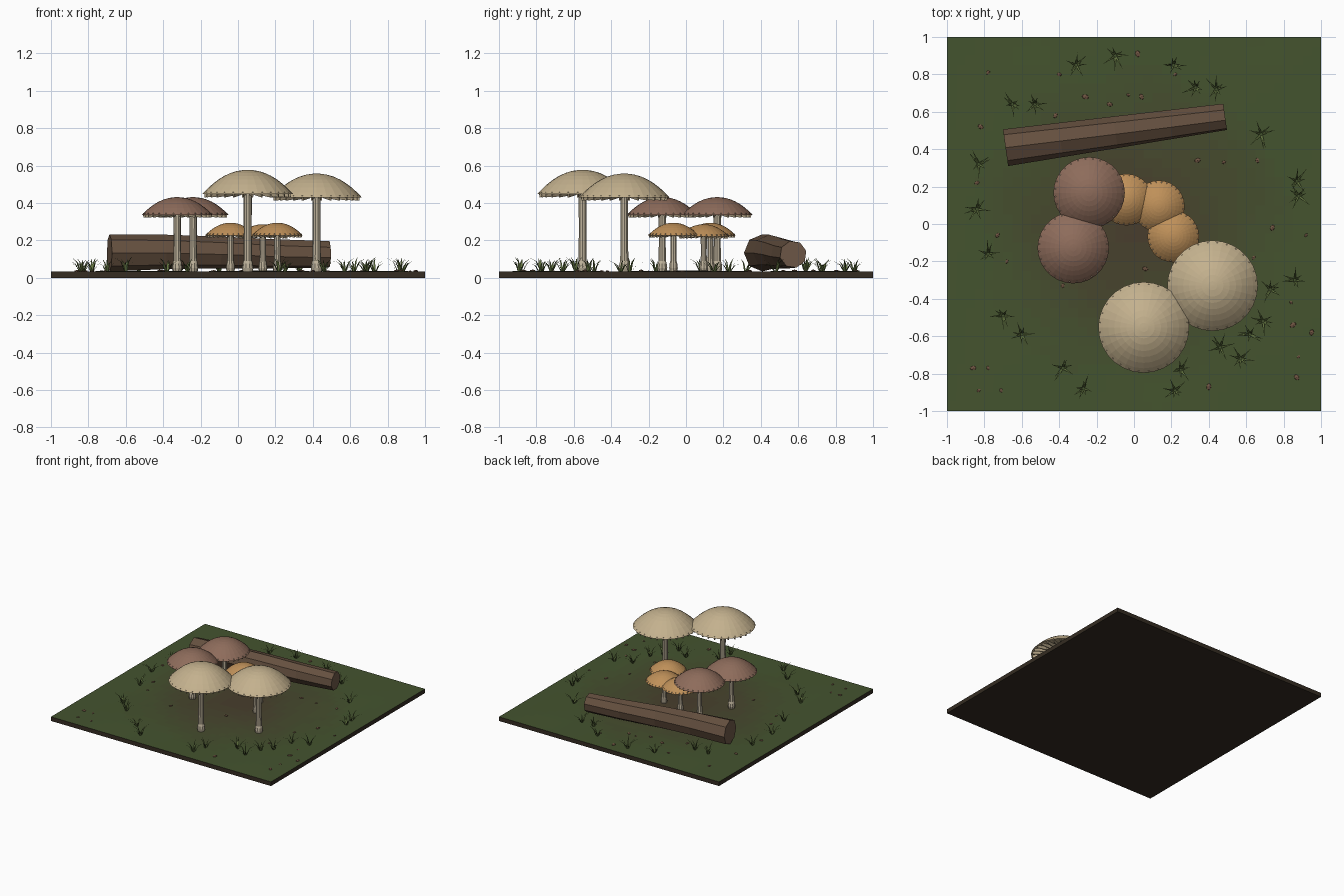
import bpy, bmesh, math, random
from mathutils import Vector, Matrix

if "Cube" in bpy.data.objects:
    bpy.data.objects.remove(bpy.data.objects["Cube"])

random.seed(4)
TAU = 2 * math.pi


def material(name, rgb):
    m = bpy.data.materials.new(name)
    m.diffuse_color = (*rgb, 1)
    m.use_nodes = True
    m.node_tree.nodes["Principled BSDF"].inputs["Base Color"].default_value = m.diffuse_color
    return m


def finish(bm, name, mats):
    me = bpy.data.meshes.new(name)
    bm.to_mesh(me)
    bm.free()
    ob = bpy.data.objects.new(name, me)
    bpy.context.collection.objects.link(ob)
    for m in mats:
        me.materials.append(m)
    return ob


def bridge(bm, a, b):
    n = len(a)
    for i in range(n):
        bm.faces.new((a[i], a[(i + 1) % n], b[(i + 1) % n], b[i]))


def lathe(bm, profile, sides, centre):
    """Revolve (radius, z) points; the first and last rings are capped."""
    rings = [[bm.verts.new((centre[0] + r * math.cos(TAU * i / sides),
                            centre[1] + r * math.sin(TAU * i / sides), z))
              for i in range(sides)] for r, z in profile]
    for a, b in zip(rings, rings[1:]):
        bridge(bm, a, b)
    bm.faces.new(rings[0][::-1])
    bm.faces.new(rings[-1])


def ground_z(x, y):
    return 0.034 + 0.004 * math.sin(5 * x + 1) * math.cos(4 * y) * (1 - max(abs(x), abs(y)) ** 4)


tan = material("tan_cap", (0.55, 0.44, 0.27))
brown = material("brown_cap", (0.27, 0.15, 0.105))
orange = material("orange_cap", (0.52, 0.28, 0.1))
stem_mat = material("stem", (0.52, 0.45, 0.33))
gill_mat = material("gill", (0.42, 0.34, 0.22))
bark = material("bark", (0.13, 0.08, 0.05))
cut_wood = material("cut_wood", (0.16, 0.1, 0.065))
grass_mat = material("grass", (0.12, 0.17, 0.05))
stone_mat = material("pebble", (0.16, 0.09, 0.055))
soil = material("soil", (0.035, 0.025, 0.016))

# Ground slab: green edges blending to bare earth in the middle
STEPS = 10
green, earth = Vector((0.058, 0.088, 0.028)), Vector((0.065, 0.048, 0.026))
blend = [material(f"ground_{i}", green.lerp(earth, i / (STEPS - 1))) for i in range(STEPS)]
bm = bmesh.new()
bmesh.ops.create_grid(bm, x_segments=40, y_segments=40, size=1)
for v in bm.verts:
    v.co.z = ground_z(v.co.x, v.co.y)
for f in bm.faces:
    c = f.calc_center_median()
    k = 1.15 - c.xy.length / 0.75 + 0.06 * math.sin(9 * (c.x + c.y))
    f.material_index = round(max(0, min(1, k)) * (STEPS - 1))
border = [e for e in bm.edges if e.is_boundary]
ext = bmesh.ops.extrude_edge_only(bm, edges=border)["geom"]
for g in ext:
    if isinstance(g, bmesh.types.BMVert):
        g.co.z = 0
    elif isinstance(g, bmesh.types.BMFace):
        g.material_index = STEPS
base = bmesh.ops.contextual_create(bm, geom=[e for e in bm.edges if e.is_boundary])
for f in base["faces"]:
    f.material_index = STEPS
bmesh.ops.recalc_face_normals(bm, faces=bm.faces)
finish(bm, "ground", blend + [soil])


def mushroom(name, x, y, R, top, rim, stem_r, mat):
    h = top - rim
    # Domed cap with a shallow hollow underneath
    dome = [(R * t, rim + h * (1 - t ** 2.1)) for t in (1, .9, .78, .65, .52, .38, .24, .1, .02)]
    under = [(R * t, rim + 0.3 * h * (1 - t * t)) for t in (.05, .5, .97)]
    bm = bmesh.new()
    lathe(bm, under + dome, 28, (x, y))
    finish(bm, name + "_cap", [mat])
    # Thin radial gills whose ends hang just below the rim
    bm = bmesh.new()
    drop = 0.07 * R
    for i in range(28):
        a = TAU * (i + 0.5) / 28
        d, s = Vector((math.cos(a), math.sin(a), 0)), Vector((-math.sin(a), math.cos(a), 0))
        pts = [(stem_r, rim + .3 * h), (R * .5, rim + .23 * h), (R * .965, rim + .01),
               (R * .95, rim - drop), (R * .5, rim - drop * .3), (stem_r, rim + .1 * h)]
        loops = [[bm.verts.new(Vector((x, y, z)) + d * r + s * w) for r, z in pts]
                 for w in (-0.015 * R, 0.015 * R)]
        bridge(bm, *loops)
        bm.faces.new(loops[0][::-1])
        bm.faces.new(loops[1])
    bmesh.ops.recalc_face_normals(bm, faces=bm.faces)
    finish(bm, name + "_gills", [gill_mat])
    # Stem with a slightly swollen foot
    g = 0.03
    bm = bmesh.new()
    lathe(bm, [(stem_r * 1.1, g), (stem_r * 1.35, g + .022), (stem_r * 1.2, g + .045),
               (stem_r, g + .06), (stem_r * .92, (g + rim) / 2), (stem_r * .95, rim - .02),
               (stem_r * 1.1, rim + .35 * h)], 10, (x, y))
    finish(bm, name + "_stem", [stem_mat])


for n, args in enumerate([
        (0.052, -0.553, 0.243, 0.577, 0.447, 0.023, tan),
        (0.42, -0.33, 0.242, 0.557, 0.43, 0.023, tan),
        (-0.325, -0.127, 0.191, 0.431, 0.335, 0.021, brown),
        (-0.24, 0.167, 0.191, 0.431, 0.335, 0.021, brown),
        (-0.04, 0.13, 0.138, 0.294, 0.225, 0.018, orange),
        (0.133, 0.095, 0.138, 0.286, 0.22, 0.018, orange),
        (0.21, -0.067, 0.138, 0.294, 0.225, 0.018, orange)]):
    mushroom(f"mushroom_{n + 1}", *args)

# Fallen log: tapered, gently twisted octagon
bm = bmesh.new()
p0, p1 = Vector((-0.687, 0.408, 0.133)), Vector((0.487, 0.573, 0.131))
axis = (p1 - p0).normalized()
side = Vector((-axis.y, axis.x, 0))
rings = []
for k in range(5):
    t = k / 4
    c, r = p0.lerp(p1, t), 0.099 - 0.026 * t
    c.z += 0.006 * math.sin(t * 5)
    rings.append([bm.verts.new(c + r * (side * math.cos(a) + Vector((0, 0, math.sin(a)))))
                  for a in (TAU * i / 8 + 0.25 * t for i in range(8))])
for a, b in zip(rings, rings[1:]):
    bridge(bm, a, b)
for ring in (rings[0], rings[-1]):
    bm.faces.new(ring).material_index = 1
bmesh.ops.recalc_face_normals(bm, faces=bm.faces)
finish(bm, "fallen_log", [bark, cut_wood])

# Grass tufts: tapered arching blades
tufts = [(-.65, .64), (-.53, .64), (-.31, .85), (-.10, .90), (.21, .85), (.33, .73), (.44, .72),
         (.68, .48), (-.83, .32), (-.84, .08), (.87, .23), (.88, .15), (-.78, -.16), (-.70, -.49),
         (-.60, -.59), (-.38, -.77), (-.27, -.88), (.22, -.89), (.25, -.78), (.46, -.66),
         (.57, -.72), (.62, -.59), (.69, -.52), (.73, -.35), (.86, -.30)]
bm = bmesh.new()
for x, y in tufts:
    for i in range(7):
        a = TAU * i / 7 + random.uniform(-.4, .4)
        d, s = Vector((math.cos(a), math.sin(a), 0)), Vector((-math.sin(a), math.cos(a), 0))
        reach, tall = random.uniform(.03, .08), random.uniform(.045, .08)
        o = Vector((x, y, ground_z(x, y) - .003)) + d * 0.006
        mid = o + d * reach * .4 + Vector((0, 0, tall * .7))
        tip = bm.verts.new(o + d * reach + Vector((0, 0, tall)))
        b = [bm.verts.new(p + s * w) for p, w in ((o, -.006), (o, .006), (mid, .004), (mid, -.004))]
        bm.faces.new(b)
        bm.faces.new((b[3], b[2], tip))
finish(bm, "grass_tufts", [grass_mat])

# Scattered pebbles
spots = [(-.78, .81), (.02, .91), (-.40, .8), (.22, .8), (-.26, .68), (-.13, .64), (-.03, .69),
         (.04, .68), (.34, .34), (.48, .33), (.66, .34), (-.42, .58), (-.82, .52), (-.86, -.77),
         (-.83, -.89), (-.71, -.89), (-.78, -.77), (-.38, -.33), (.06, -.24), (.64, -.18),
         (.85, -.54), (.88, -.71), (.87, -.82), (.4, -.87), (.92, -.06), (.74, -.02),
         (-.68, -.2), (-.73, -.06), (-.84, .22), (.84, -.42), (.95, -.58), (.6, -.45)]
bm = bmesh.new()
for x, y in spots:
    r = random.uniform(.011, .021)
    m = (Matrix.Translation((x, y, ground_z(x, y) + .001)) @ Matrix.Rotation(random.uniform(0, 3), 4, 'Z')
         @ Matrix.Diagonal((r, r * .7, r * .4, 1)))
    bmesh.ops.create_icosphere(bm, subdivisions=1, radius=1, matrix=m)
finish(bm, "pebbles", [stone_mat])
